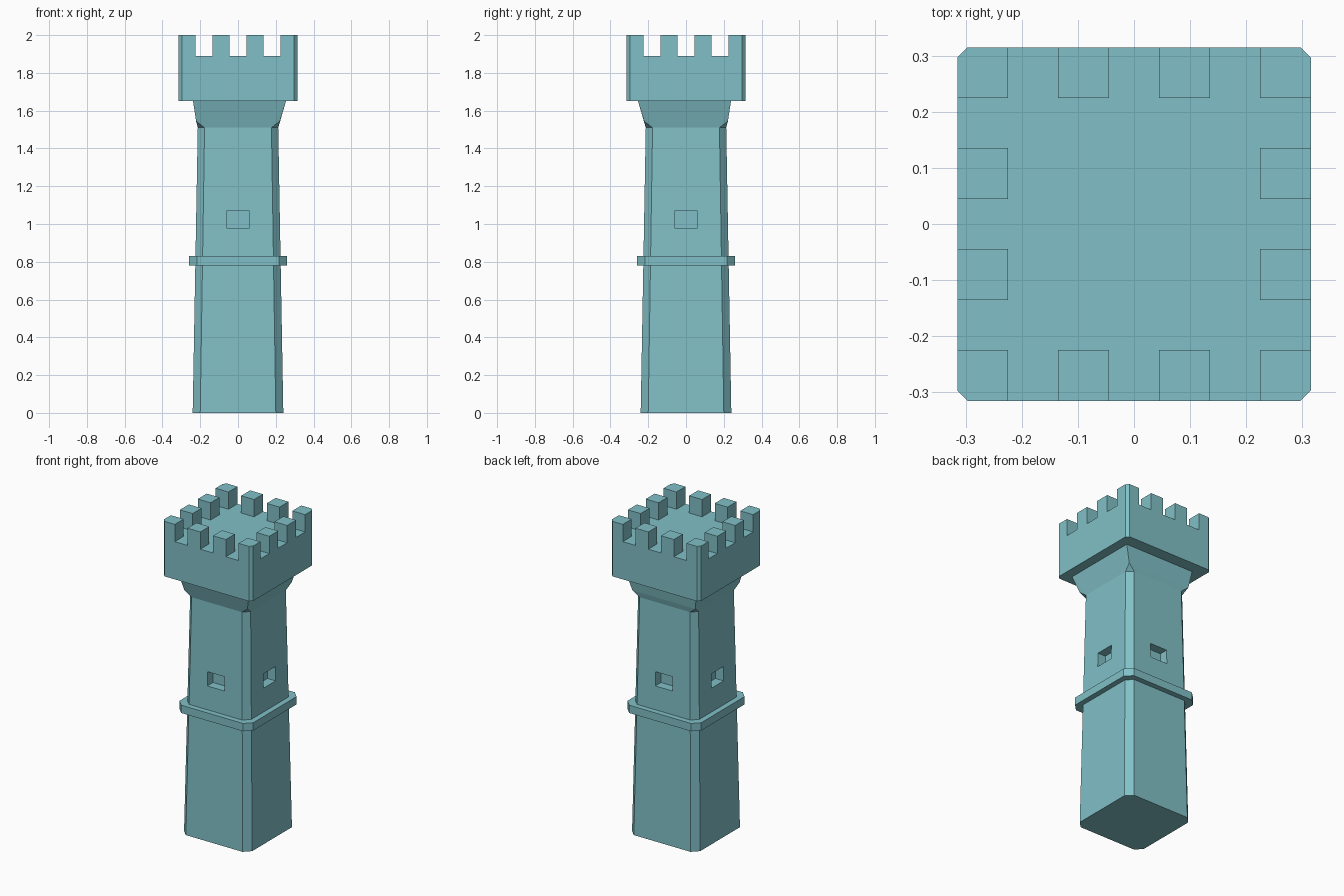
import bpy, bmesh
from math import radians

if "Cube" in bpy.data.objects:
    bpy.data.objects.remove(bpy.data.objects["Cube"])


def ring(h, c, z, dx=0.0, dy=0.0):
    """Square outline of half-width h with corners cut by c."""
    pts = []
    for sx in (-1, 1):
        for sy in (-1, 1):
            pts.append((dx + sx * h, dy + sy * (h - c), z))
            if c:
                pts.append((dx + sx * (h - c), dy + sy * h, z))
    return pts


def box(x0, x1, y0, y1, z0, z1):
    return [(x, y, z) for x in (x0, x1) for y in (y0, y1) for z in (z0, z1)]


def solid(name, groups):
    """One object made of a convex solid for each group of points."""
    bm = bmesh.new()
    for pts in groups:
        part = bmesh.new()
        for p in pts:
            part.verts.new(p)
        bmesh.ops.convex_hull(part, input=part.verts[:])
        bmesh.ops.dissolve_limit(part, angle_limit=radians(1),
                                 verts=part.verts[:], edges=part.edges[:])
        bmesh.ops.recalc_face_normals(part, faces=part.faces[:])
        tmp = bpy.data.meshes.new("tmp")
        part.to_mesh(tmp)
        part.free()
        bm.from_mesh(tmp)
        bpy.data.meshes.remove(tmp)
    mesh = bpy.data.meshes.new(name)
    bm.to_mesh(mesh)
    bm.free()
    ob = bpy.data.objects.new(name, mesh)
    bpy.context.collection.objects.link(ob)
    mat_ob.append(ob)
    return ob


mat_ob = []

# Tapered shaft with chamfered corners
shaft = solid("shaft", [ring(0.24, 0.04, 0) + ring(0.213, 0.036, 1.51)])

# Window recesses, one per side
near, far, w, z0, z1 = 0.165, 0.3, 0.06, 0.98, 1.07
cutter = solid("window_cutter", [
    box(-w, w, -far, -near, z0, z1), box(-w, w, near, far, z0, z1),
    box(-far, -near, -w, w, z0, z1), box(near, far, -w, w, z0, z1)])
cutter.hide_render = True
cutter.display_type = 'WIRE'
cut = shaft.modifiers.new("windows", 'BOOLEAN')
cut.operation = 'DIFFERENCE'
cut.solver = 'EXACT'
cut.object = cutter

# String course around the shaft
solid("string_course", [ring(0.26, 0.042, 0.78) + ring(0.26, 0.042, 0.83)])

# Flared neck: chamfers run out to sharp corners
solid("flared_neck", [ring(0.213, 0.036, 1.51) + ring(0.222, 0, 1.545)
                      + ring(0.246, 0, 1.65, 0.008, -0.008)])

# Parapet block
H, C = 0.315, 0.018
solid("parapet", [ring(H, C, 1.65) + ring(H, C, 1.89)])

# Battlements: chamfered corner merlons and two more along each side
merlons = []
size = 0.09
starts = [-H + i * 0.18 for i in range(4)]
for i, x in enumerate(starts):
    for j, y in enumerate(starts):
        if i in (0, 3) and j in (0, 3):
            sx, sy = (-1 if i == 0 else 1), (-1 if j == 0 else 1)
            plan = [(H, H - size), (H, H - C), (H - C, H),
                    (H - size, H), (H - size, H - size)]
            merlons.append([(sx * a, sy * b, z) for a, b in plan
                            for z in (1.89, 2.0)])
        elif i in (0, 3) or j in (0, 3):
            merlons.append(box(x, x + size, y, y + size, 1.89, 2.0))
solid("battlements", merlons)

# Teal stone
stone = bpy.data.materials.new("stone")
stone.diffuse_color = (0.22, 0.53, 0.57, 1)
stone.use_nodes = True
stone.node_tree.nodes["Principled BSDF"].inputs["Base Color"].default_value = stone.diffuse_color
for ob in mat_ob:
    ob.data.materials.append(stone)
